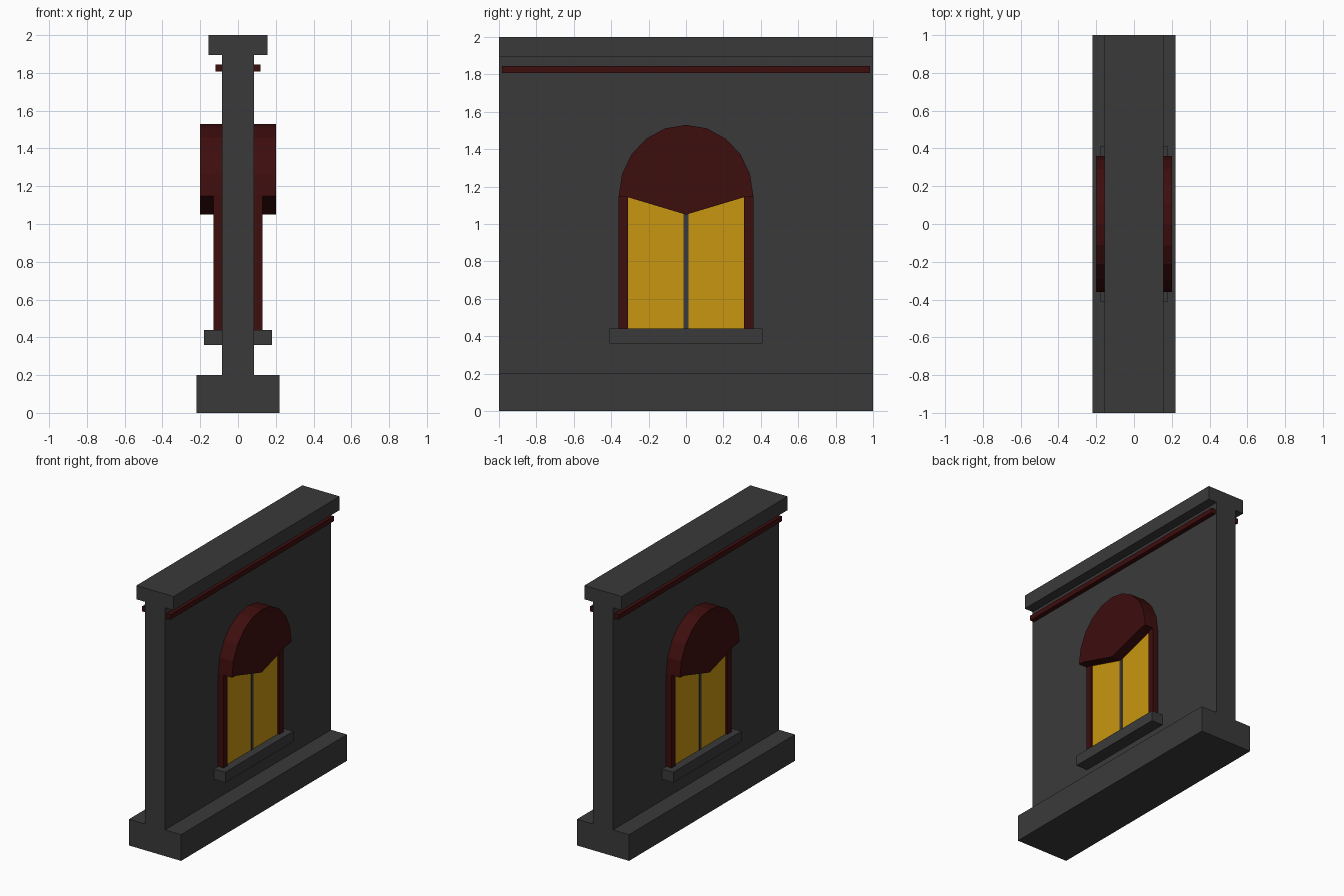
import bpy, bmesh, math

if "Cube" in bpy.data.objects:
    bpy.data.objects.remove(bpy.data.objects["Cube"])


def material(name, rgb):
    m = bpy.data.materials.new(name)
    m.diffuse_color = (*rgb, 1)
    m.use_nodes = True
    m.node_tree.nodes["Principled BSDF"].inputs["Base Color"].default_value = m.diffuse_color
    return m


GREY = material("dark_stone", (0.042, 0.042, 0.042))
RED = material("dark_red", (0.047, 0.004, 0.004))
YELLOW = material("window_yellow", (0.578, 0.305, 0.005))


def prism(name, points, direction, mat):
    """Extrude a closed outline of 3D points along a direction."""
    bm = bmesh.new()
    face = bm.faces.new([bm.verts.new(p) for p in points])
    ext = bmesh.ops.extrude_face_region(bm, geom=[face])
    verts = [v for v in ext["geom"] if isinstance(v, bmesh.types.BMVert)]
    bmesh.ops.translate(bm, verts=verts, vec=direction)
    bmesh.ops.recalc_face_normals(bm, faces=bm.faces)
    mesh = bpy.data.meshes.new(name)
    bm.to_mesh(mesh)
    bm.free()
    mesh.materials.append(mat)
    ob = bpy.data.objects.new(name, mesh)
    bpy.context.collection.objects.link(ob)
    return ob


def box(name, x0, x1, y0, y1, z0, z1, mat):
    outline = [(x0, y0, z0), (x1, y0, z0), (x1, y1, z0), (x0, y1, z0)]
    return prism(name, outline, (0, 0, z1 - z0), mat)


# Wall with base and cap as one extruded I-shaped profile
half = [(0.22, 0), (0.22, 0.2), (0.085, 0.2), (0.085, 1.895), (0.157, 1.895), (0.157, 2)]
profile = half + [(-x, z) for x, z in reversed(half)]
prism("wall", [(x, -1, z) for x, z in profile], (0, 2, 0), GREY)

# Arched hood outline: ten-segment arch with a V-shaped lower edge
hood = [(0.36 * math.cos(math.pi * i / 10), 1.147 + 0.383 * math.sin(math.pi * i / 10))
        for i in range(11)]
hood += [(-0.31, 1.143), (0, 1.05), (0.31, 1.143)]

# Trim and window on both faces of the wall
for side, s in (("right", 1), ("left", -1)):
    inner = s * 0.08

    def part(name, depth, y0, y1, z0, z1, mat):
        xs = sorted((inner, s * depth))
        box(f"{name}_{side}", *xs, y0, y1, z0, z1, mat)

    part("trim_strip", 0.12, -0.985, 0.985, 1.807, 1.845, RED)
    part("window_sill", 0.18, -0.41, 0.41, 0.36, 0.44, GREY)
    part("mullion", 0.122, -0.014, 0.014, 0.43, 1.1, GREY)
    for pane, t in (("front", -1), ("back", 1)):
        part(f"jamb_{pane}", 0.13, *sorted((t * 0.31, t * 0.36)), 0.435, 1.15, RED)
        part(f"pane_{pane}", 0.118, *sorted((t * 0.013, t * 0.312)), 0.435, 1.146, YELLOW)
    prism(f"arch_hood_{side}", [(inner, y, z) for y, z in hood], (s * 0.12, 0, 0), RED)
